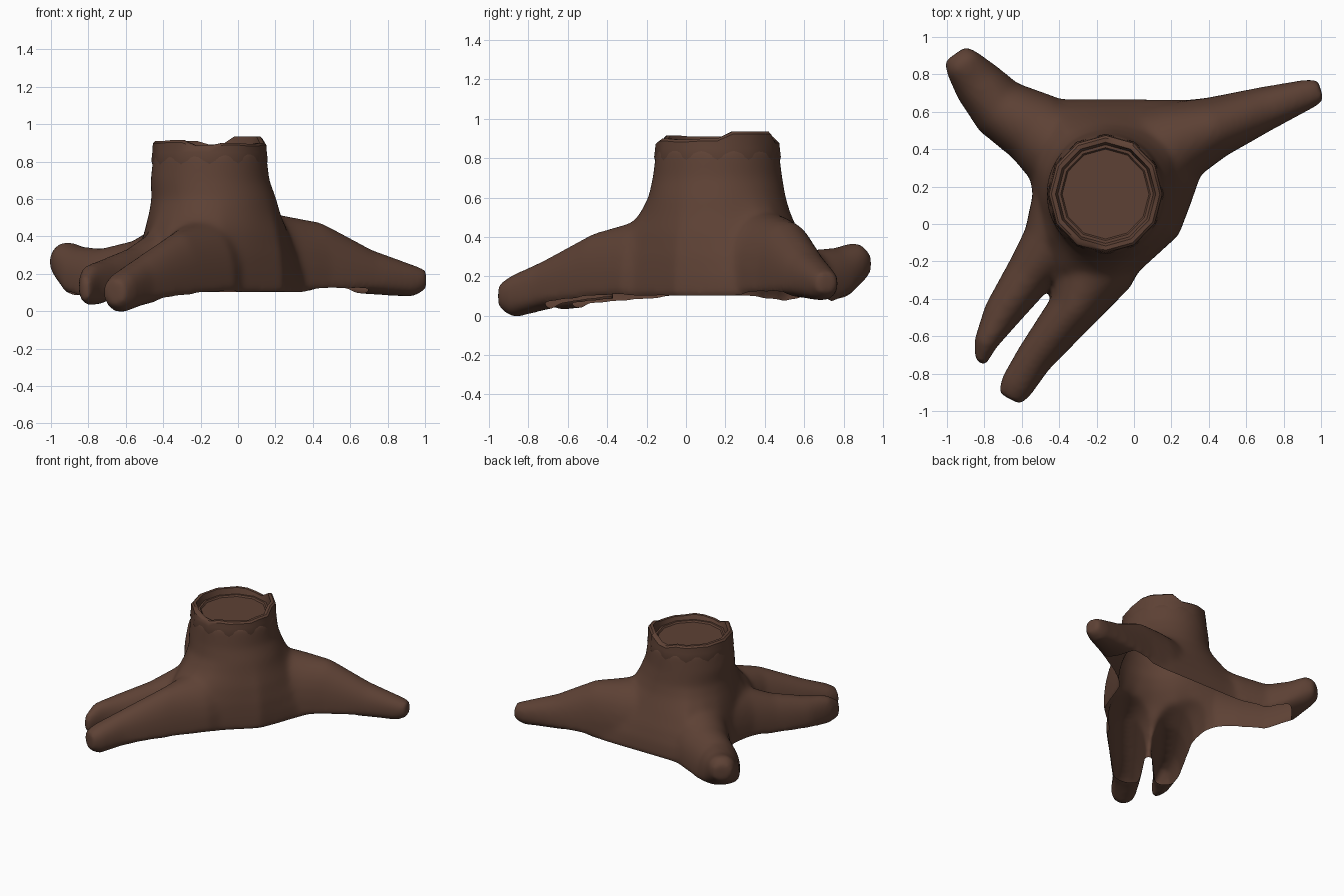
import bpy, bmesh, math
from mathutils import Vector

if "Cube" in bpy.data.objects:
    bpy.data.objects.remove(bpy.data.objects["Cube"])

bark = bpy.data.materials.new("dark_brown_bark")
bark.diffuse_color = (0.11, 0.053, 0.035, 1)
bark.use_nodes = True
bark.node_tree.nodes["Principled BSDF"].inputs["Base Color"].default_value = bark.diffuse_color


def loft(bm, rings, capped=True):
    """Skin a list of equal-length closed rings."""
    vs = [[bm.verts.new(p) for p in r] for r in rings]
    n = len(vs[0])
    for a, b in zip(vs, vs[1:]):
        for i in range(n):
            j = (i + 1) % n
            bm.faces.new((a[i], a[j], b[j], b[i]))
    if capped:
        bm.faces.new(vs[0][::-1])
        bm.faces.new(vs[-1])
    return vs


def root(bm, sections):
    """Arched root with tubular tip: sections are (x, y, half width, bottom z, top z)."""
    rings = []
    last = len(sections) - 1
    for i, (x, y, w, zb, zt) in enumerate(sections):
        a, b = sections[max(i - 1, 0)], sections[min(i + 1, last)]
        d = Vector((b[0] - a[0], b[1] - a[1])).normalized()
        mid = zb + (zt - zb) * (0.5 if i >= last - 1 else 0.25 if i == last - 2 else 0.03)
        ring = []
        for k in range(28):
            t = 2 * math.pi * k / 28
            s, h = w * math.cos(t), abs(math.sin(t)) ** 0.75
            z = mid + (zt - mid) * h if k <= 14 else mid - (mid - zb) * h
            ring.append((x - d.y * s, y + d.x * s, z))
        rings.append(ring)
    loft(bm, rings)


def make_object(name, bm):
    bmesh.ops.recalc_face_normals(bm, faces=bm.faces)
    me = bpy.data.meshes.new(name)
    bm.to_mesh(me)
    bm.free()
    ob = bpy.data.objects.new(name, me)
    bpy.context.collection.objects.link(ob)
    me.materials.append(bark)
    return ob


def smooth(ob, angle):
    bpy.ops.object.select_all(action='DESELECT')
    ob.select_set(True)
    bpy.context.view_layer.objects.active = ob
    bpy.ops.object.shade_smooth_by_angle(angle=math.radians(angle))


# --- trunk: flares from a round top into the ground outline
bm = bmesh.new()
corners = [(0.39, 0.34), (0.47, 0.52), (0.40, 0.66), (0.2, 0.67), (0, 0.67),
           (-0.16, 0.67), (-0.32, 0.67), (-0.48, 0.68), (-0.57, 0.52), (-0.58, 0.33),
           (-0.55, 0.2), (-0.53, 0.04), (-0.56, -0.14), (-0.44, -0.33), (-0.25, -0.42),
           (-0.08, -0.36), (0.01, -0.27), (0.13, -0.16), (0.24, -0.06), (0.31, 0.12)]
outline = [Vector(p).lerp(Vector(q), k / 4)
           for p, q in zip(corners, corners[1:] + corners[:1]) for k in range(4)]
flare = [(0.09, 1.0, 0.34), (0.2, 0.92, 0.34), (0.3, 0.72, 0.34), (0.42, 0.40, 0.34),
         (0.52, 0.14, 0.336), (0.6, 0.03, 0.33), (0.7, 0, 0.318), (0.8, 0, 0.306), (0.85, 0, 0.299)]
rings = []
for z, t, r in flare:
    c = Vector((-0.13 if z < 0.65 else -0.15, 0.16))
    ring = []
    for p in outline:
        # fuller flare towards the front
        front = min(max((0.1 + 0.5 * p.x - p.y) / 0.25, 0), 1)
        d = (p - c).normalized() * r
        d.y *= 1.035
        q = (c + d).lerp(p, t + front * 0.7 * t * (1 - t))
        ring.append((q.x, q.y, z))
    rings.append(ring)
loft(bm, rings)

# --- four roots
root(bm, [(0.0, 0.31, 0.31, 0.1, 0.56), (0.25, 0.45, 0.22, 0.11, 0.51), (0.44, 0.52, 0.165, 0.11, 0.475),
          (0.71, 0.62, 0.118, 0.09, 0.33), (0.93, 0.695, 0.08, 0.075, 0.25), (1.0, 0.715, 0.06, 0.11, 0.225)])
root(bm, [(-0.3, 0.32, 0.25, 0.09, 0.52), (-0.54, 0.52, 0.2, 0.08, 0.38), (-0.725, 0.625, 0.165, 0.06, 0.335),
          (-0.84, 0.76, 0.135, 0.08, 0.345), (-0.92, 0.86, 0.1, 0.15, 0.375), (-0.955, 0.91, 0.07, 0.2, 0.33)])
root(bm, [(-0.12, 0.0, 0.25, 0.1, 0.54), (-0.22, -0.25, 0.22, 0.1, 0.48), (-0.328, -0.463, 0.135, 0.08, 0.42),
          (-0.535, -0.72, 0.1, 0.03, 0.28), (-0.63, -0.87, 0.09, -0.01, 0.21), (-0.665, -0.935, 0.065, 0.03, 0.17)])
root(bm, [(-0.35, 0.05, 0.22, 0.1, 0.48), (-0.44, -0.12, 0.17, 0.09, 0.42), (-0.565, -0.28, 0.13, 0.07, 0.34),
          (-0.71, -0.485, 0.1, 0.04, 0.28), (-0.795, -0.64, 0.062, 0.03, 0.25), (-0.82, -0.745, 0.03, 0.05, 0.18)])
blank = make_object("stump_blank", bm)

# --- fuse trunk and roots into one smooth skin
rm = blank.modifiers.new("fuse", 'REMESH')
rm.mode = 'VOXEL'
rm.voxel_size = 0.017
sm = blank.modifiers.new("soften", 'SMOOTH')
sm.factor = 0.5
sm.iterations = 16
deps = bpy.context.evaluated_depsgraph_get()
skin = bpy.data.meshes.new_from_object(blank.evaluated_get(deps))
bpy.data.objects.remove(blank)

# --- open the underside, leaving the root tips closed
bm = bmesh.new()
bm.from_mesh(skin)
bm.normal_update()
centre = Vector((-0.15, 0.16))
gone = [f for f in bm.faces if f.normal.z < -0.65
        and (f.calc_center_median().xy - centre).length < 0.92]
bmesh.ops.delete(bm, geom=gone, context='FACES')

# even out the cut edge
for _ in range(8):
    moved = {}
    for v in bm.verts:
        near = [e.other_vert(v).co for e in v.link_edges if e.is_boundary]
        if len(near) == 2:
            moved[v] = v.co * 0.5 + (near[0] + near[1]) * 0.25
    for v, co in moved.items():
        v.co = co
stump = make_object("trunk_and_roots", bm)
smooth(stump, 60)

# --- broken rim with sunken cut face
heights = [0.90, 0.935, 0.935, 0.89, 0.91, 0.91, 0.91, 0.91, 0.915, 0.885, 0.90, 0.895]
N = 24


def circle(r, z=None, drop=0.0):
    pts = []
    for i in range(N):
        a = 2 * math.pi * i / N
        h = heights[((i + 1) // 2) % 12] - drop
        # 12-sided: odd points lie on the chord between corners
        rr = r * (math.cos(math.pi / 12) if i % 2 else 1)
        pts.append((-0.152 + rr * math.cos(a), 0.16 + 1.035 * rr * math.sin(a), h if z is None else z))
    return pts


bm = bmesh.new()
vs = loft(bm, [circle(0.30, 0.76), circle(0.311, 0.805), circle(0.306, 0.85), circle(0.303, drop=0.012),
               circle(0.29), circle(0.268), circle(0.255, 0.866), circle(0.24, 0.866),
               circle(0.232, 0.855)], False)
bm.faces.new(vs[-1])
rim = make_object("broken_rim", bm)
smooth(rim, 40)
